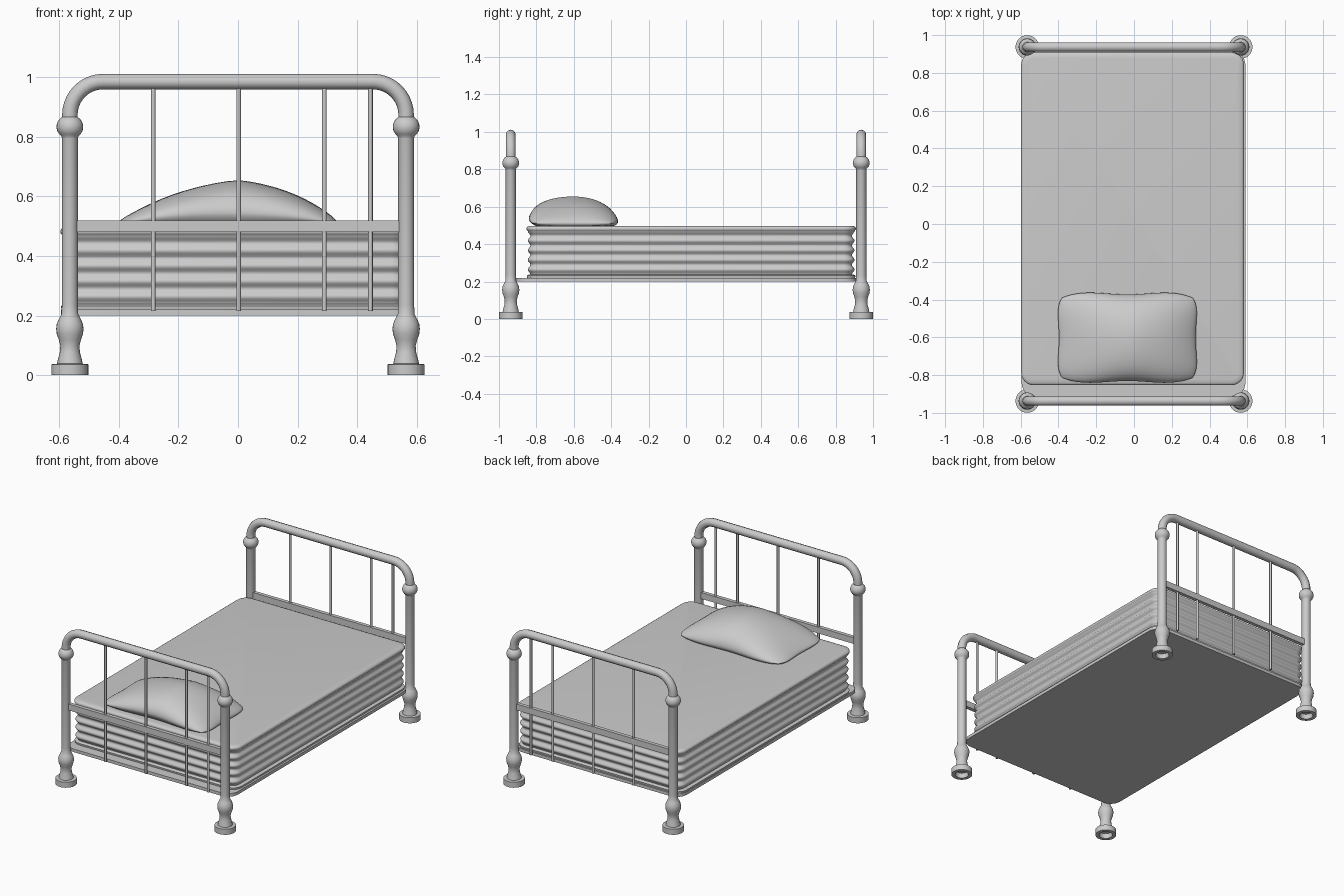
import bpy, bmesh, math

if "Cube" in bpy.data.objects:
    bpy.data.objects.remove(bpy.data.objects["Cube"])

PX, PY = 0.565, 0.937   # post positions


def finish(name, bm, angle=40):
    bmesh.ops.recalc_face_normals(bm, faces=bm.faces)
    me = bpy.data.meshes.new(name)
    bm.to_mesh(me)
    bm.free()
    ob = bpy.data.objects.new(name, me)
    bpy.context.collection.objects.link(ob)
    bpy.ops.object.select_all(action='DESELECT')
    ob.select_set(True)
    bpy.context.view_layer.objects.active = ob
    bpy.ops.object.shade_smooth_by_angle(angle=math.radians(angle))
    return ob


def loft(name, rings, angle=40, cap=True):
    bm = bmesh.new()
    rows = [[bm.verts.new(p) for p in r] for r in rings]
    n = len(rows[0])
    for a, b in zip(rows, rows[1:]):
        for i in range(n):
            bm.faces.new((a[i], a[(i + 1) % n], b[(i + 1) % n], b[i]))
    if cap:
        bm.faces.new(rows[0])
        bm.faces.new(rows[-1])
    return finish(name, bm, angle)


def lathe(name, profile, x, y, n=24):
    return loft(name, [[(x + r * math.cos(2 * math.pi * i / n),
                         y + r * math.sin(2 * math.pi * i / n), z)
                        for i in range(n)] for r, z in profile])


def rounded_rect(x0, x1, y0, y1, rad, z, inset=0, seg=6):
    pts = []
    corners = ((x1 - rad, y1 - rad), (x0 + rad, y1 - rad),
               (x0 + rad, y0 + rad), (x1 - rad, y0 + rad))
    for k, (cx, cy) in enumerate(corners):
        for i in range(seg + 1):
            a = math.pi / 2 * (k + i / seg)
            pts.append((cx + (rad - inset) * math.cos(a),
                        cy + (rad - inset) * math.sin(a), z))
    return pts


def box(name, x0, x1, y0, y1, z0, z1):
    return loft(name, [[(x0, y0, z), (x1, y0, z), (x1, y1, z), (x0, y1, z)]
                       for z in (z0, z1)])


def tube(name, path, r, n=10):
    # path lies in an xz plane
    rings = []
    for i, (x, y, z) in enumerate(path):
        a, b = path[max(i - 1, 0)], path[min(i + 1, len(path) - 1)]
        dx, dz = b[0] - a[0], b[2] - a[2]
        d = math.hypot(dx, dz)
        nx, nz = -dz / d, dx / d
        rings.append([(x + nx * r * math.cos(t), y + r * math.sin(t),
                       z + nz * r * math.cos(t))
                      for t in (2 * math.pi * k / n for k in range(n))])
    return loft(name, rings, 50)


# turned posts: hollow foot, vase-shaped leg, shaft and ball
post = [(0.036, 0.03), (0.04, 0.0), (0.0625, 0.0), (0.0625, 0.036), (0.043, 0.038),
        (0.041, 0.05), (0.034, 0.075), (0.032, 0.098), (0.037, 0.118), (0.044, 0.138),
        (0.046, 0.155), (0.044, 0.172), (0.036, 0.19), (0.028, 0.205), (0.027, 0.235),
        (0.027, 0.797)]
post += [(0.045 * math.cos(a), 0.834 + 0.041 * math.sin(a))
         for a in (math.radians(d) for d in range(-50, 56, 15))]
post += [(0.026, 0.868)]

for end, sy in (("front", -1), ("back", 1)):
    y = sy * PY
    for side, sx in (("left", -1), ("right", 1)):
        lathe(f"{end}_{side}_post", post, sx * PX, y)
    # bent top tube
    R, zc = 0.112, 0.874
    arc = [(PX - R + R * math.cos(a), zc + R * math.sin(a))
           for a in (math.radians(9 * i) for i in range(11))]
    path = [(PX, y, 0.85)] + [(x, y, z) for x, z in arc]
    path += [(-x, y, z) for x, z in reversed(arc)] + [(-PX, y, 0.85)]
    tube(f"{end}_top_tube", path, 0.026)
    # flat cross rail and upright rods
    box(f"{end}_cross_rail", -0.55, 0.55, y - 0.012, y + 0.012, 0.48, 0.52)
    for i, x in enumerate((-0.285, 0.002, 0.29, 0.445)):
        lathe(f"{end}_rod_{i + 1}", [(0.0078, 0.215), (0.0078, 0.975)], x, y, 10)

# base slab under the mattress
loft("base_slab", [rounded_rect(-0.595, 0.59, -0.912, 0.912, 0.07, z) for z in (0.2, 0.22)])

# mattress with rippled sides and a piped top edge
levels = [(0.22, 0.004), (0.232, 0.002), (0.236, 0.01)]
for i in range(41):
    t = i / 40
    levels.append((0.238 + 0.232 * t, 0.014 - 0.007 * math.cos(2 * math.pi * (4.5 * t + 0.5))))
levels += [(0.473, 0.004), (0.478, 0.0), (0.486, 0.0), (0.492, 0.004),
           (0.496, 0.012), (0.498, 0.03)]
loft("mattress", [rounded_rect(-0.597, 0.582, -0.853, 0.908, 0.065, z, d) for z, d in levels])

# pillow: two domed skins meeting in a wavy seam
N = 28
bm = bmesh.new()


def pillow_point(i, j, top):
    u, v = 2 * i / N - 1, 2 * j / N - 1
    u, v = math.sin(u * math.pi / 2), math.sin(v * math.pi / 2)
    # soften the corners and pinch the edges slightly
    x = -0.035 + 0.37 * u * (1 - 0.09 * v ** 4 * u * u) - 0.008 * math.cos(3 * v)* u
    y = -0.602 + 0.235 * v * (1 - 0.09 * u ** 4 * v * v) - 0.006 * math.cos(5 * u) * v
    seam = 0.512 + (0.033 if v < 0 else 0.012) * v * v * (1 - u * u)
    edge = max(0, (1 - u * u) * (1 - v * v))
    if top:
        ridge = 1 - 0.62 * abs(u - 0.09) ** 1.35
        z = seam + 0.143 * ridge * max(0, 1 - v * v) ** 0.55 * max(0, 1 - u ** 4) ** 0.6
    else:
        z = max(0.498, seam - 0.07 * edge ** 0.5)
    return x, y, z


for top in (True, False):
    g = [[bm.verts.new(pillow_point(i, j, top)) for j in range(N + 1)] for i in range(N + 1)]
    for i in range(N):
        for j in range(N):
            bm.faces.new((g[i][j], g[i + 1][j], g[i + 1][j + 1], g[i][j + 1]))
bmesh.ops.remove_doubles(bm, verts=[v for v in bm.verts if v.is_boundary], dist=0.0005)
finish("pillow", bm, 60)
